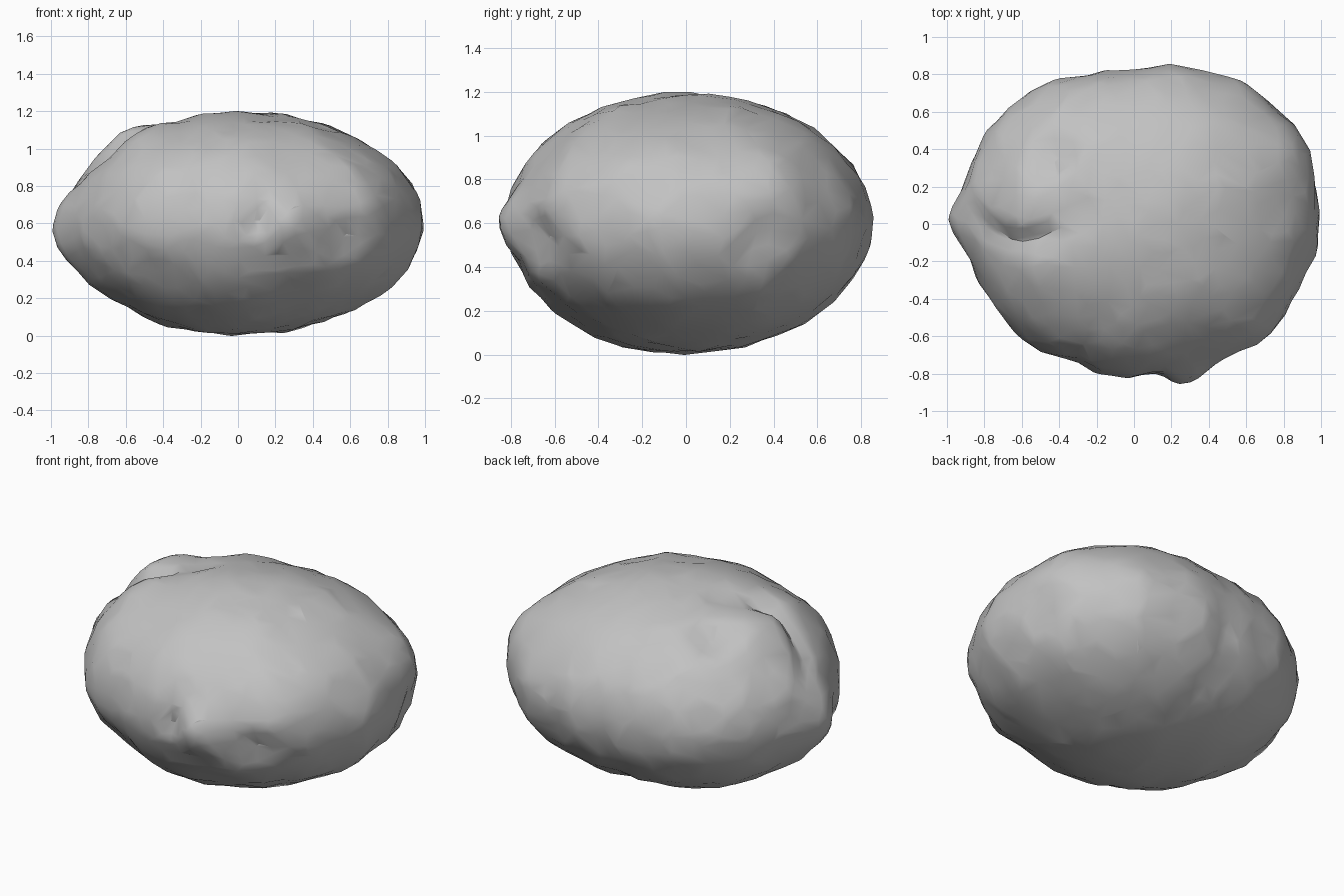
import bpy, bmesh
from mathutils import Vector, noise
from math import atan2, cos, exp, hypot, pi, radians, sin

cube = bpy.data.objects.get("Cube")
if cube:
    bpy.data.objects.remove(cube, do_unlink=True)

HALF_HEIGHT = 0.595

# Widest outline of the boulder, seen from above
OUTLINE = [
    (-0.93, 0.02), (-0.9, 0.2), (-0.85, 0.36), (-0.77, 0.52), (-0.6, 0.67),
    (-0.44, 0.76), (-0.25, 0.8), (0, 0.82), (0.2, 0.845), (0.4, 0.81),
    (0.6, 0.74), (0.75, 0.63), (0.86, 0.53), (0.95, 0.4), (0.98, 0.22),
    (0.985, 0.05), (0.98, -0.1), (0.9, -0.3), (0.8, -0.48), (0.65, -0.64),
    (0.48, -0.71), (0.28, -0.77), (0, -0.82), (-0.15, -0.805), (-0.3, -0.74),
    (-0.5, -0.68), (-0.65, -0.57), (-0.78, -0.39), (-0.88, -0.17),
]
polar = sorted((atan2(y, x), hypot(x, y)) for x, y in OUTLINE)
polar = ([(polar[-1][0] - 2 * pi, polar[-1][1])] + polar
         + [(polar[0][0] + 2 * pi, polar[0][1])])


def outline_radius(angle):
    for (a, ra), (b, rb) in zip(polar, polar[1:]):
        if a <= angle <= b:
            return ra + (rb - ra) * (angle - a) / (b - a)


def on_body(u):
    angle = atan2(u.y, u.x)
    r = outline_radius(angle) * hypot(u.x, u.y)
    return Vector((r * cos(angle), r * sin(angle), HALF_HEIGHT * u.z))


def snap(p):
    """Move a point near the surface onto it."""
    angle = atan2(p[1], p[0])
    flat = hypot(p[0], p[1]) / outline_radius(angle)
    return on_body(Vector((flat * cos(angle), flat * sin(angle),
                           p[2] / HALF_HEIGHT)).normalized())


# Local swellings (+) and hollows (-): position from the centre, reach, amount
FEATURES = [
    ((-1, 0.02, -0.06), 0.15, 0.07),        # pointed end
    ((0.29, -0.78, 0), 0.13, 0.09),         # front knob
    ((0.12, -0.8, 0.02), 0.08, -0.05),      # pit beside the knob
    ((0.66, -0.52, 0.14), 0.18, 0.025),     # ledge
    ((0.56, -0.62, -0.08), 0.12, -0.045),   # undercut below the ledge
    ((0.42, -0.66, -0.2), 0.12, 0.02),      # shelf below the undercut
    ((0.9, 0.34, -0.08), 0.13, -0.05),      # side hollow
    ((0.84, 0.36, 0.2), 0.18, 0.02),        # swelling above the side hollow
    ((-0.58, 0.14, 0.45), 0.14, 0.045),     # hump above the crease
    ((-0.43, 0.37, 0.47), 0.10, -0.05),     # pit behind the hump
    ((-0.5, -0.24, 0.47), 0.17, 0.035),     # shoulder in front of the crease
    ((-0.3, 0.04, 0.56), 0.09, -0.03),      # dip at the end of the hump
    ((-0.4, -0.62, -0.3), 0.16, -0.025),    # chipped lower front
]
# Winding crease running over the top towards the pointed end
for point in [(-0.85, 0.03, 0.25), (-0.77, -0.04, 0.34), (-0.67, -0.07, 0.42),
              (-0.57, -0.07, 0.47), (-0.47, -0.05, 0.52)]:
    FEATURES.append((point, 0.075, -0.036))
features = [(snap(p), reach, amount) for p, reach, amount in FEATURES]

# Sideways leaning that makes the hump and knob overhang their hollows
hump, knob = snap((-0.62, 0.06, 0.45)), snap((0.27, -0.78, 0))
LEANS = [(hump, 0.12, Vector((0, -0.05, 0.01))),
         (knob, 0.11, Vector((-0.04, 0, 0)))]

# Boulder body
bm = bmesh.new()
bmesh.ops.create_icosphere(bm, subdivisions=6, radius=1)
for v in bm.verts:
    p = on_body(v.co)
    normal = Vector((p.x, p.y / 0.7, p.z / 0.37)).normalized()
    push = sum(a * exp(-(p - c).length_squared / r**2) for c, r, a in features)
    # broad lumps, then small dents
    push += 0.012 * noise.noise(p * 3.2) + 0.012 * noise.noise(p * 8 + Vector((4, 1, 2)))
    v.co = p + normal * push
    for c, r, lean in LEANS:
        v.co += lean * exp(-(p - c).length_squared / r**2)

# Stand it on the ground
lowest = min(v.co.z for v in bm.verts)
bmesh.ops.translate(bm, verts=bm.verts, vec=(0, 0, -lowest))

mesh = bpy.data.meshes.new("boulder")
bm.to_mesh(mesh)
bm.free()
boulder = bpy.data.objects.new("boulder", mesh)
bpy.context.collection.objects.link(boulder)

# Plain grey stone
stone = bpy.data.materials.new("grey_stone")
stone.use_nodes = True
colour = (0.54, 0.54, 0.54, 1)
stone.diffuse_color = colour
stone.node_tree.nodes["Principled BSDF"].inputs["Base Color"].default_value = colour
mesh.materials.append(stone)

# Coarse irregular facets, smooth apart from the sharpest edges
bpy.ops.object.select_all(action="DESELECT")
boulder.select_set(True)
bpy.context.view_layer.objects.active = boulder
facets = boulder.modifiers.new("facets", "DECIMATE")
facets.ratio = 0.1
bpy.ops.object.modifier_apply(modifier=facets.name)
bpy.ops.object.shade_smooth_by_angle(angle=radians(24))
